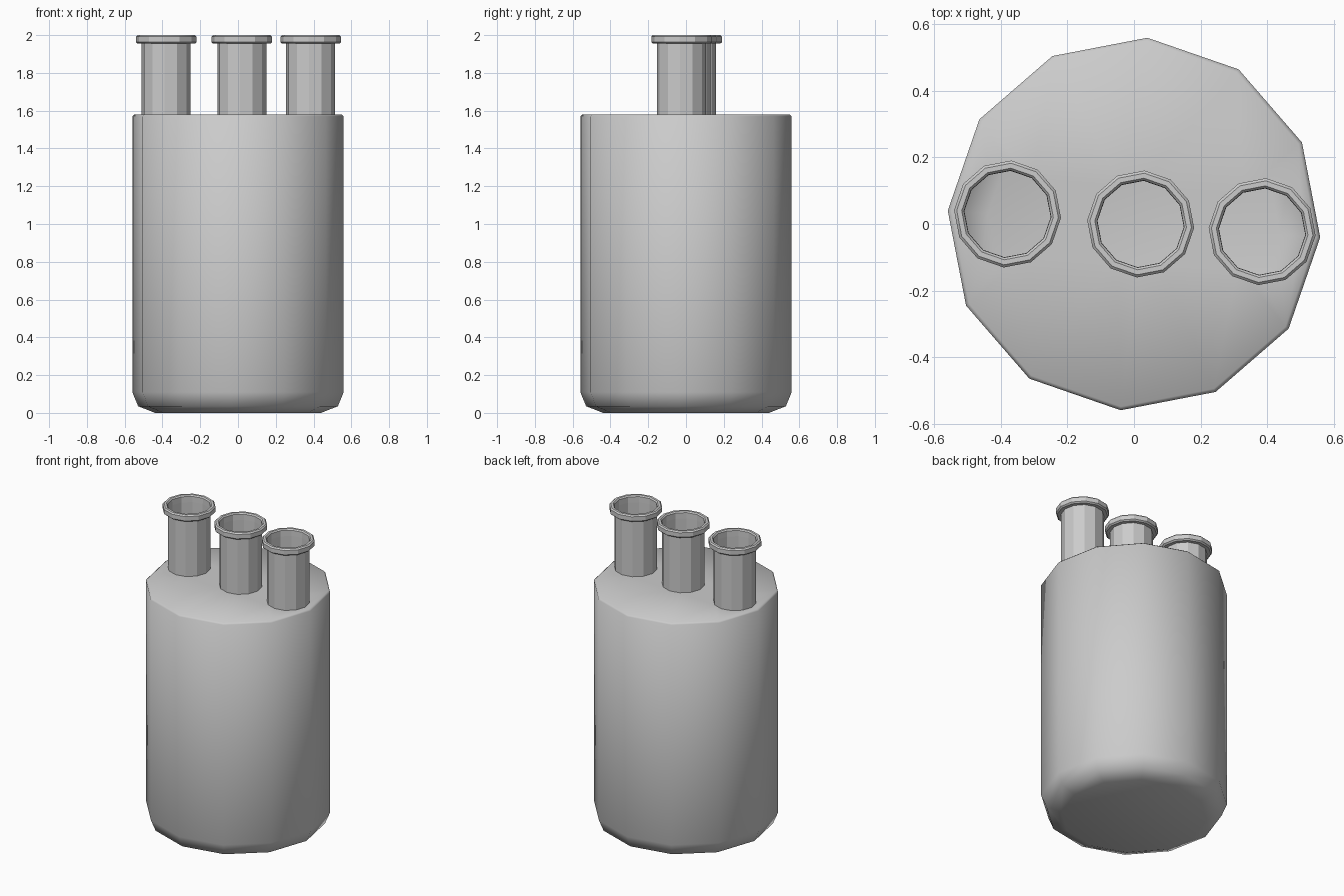
import bpy, bmesh
from math import cos, sin, radians

if "Cube" in bpy.data.objects:
    bpy.data.objects.remove(bpy.data.objects["Cube"])

SIDES = 12
TURN = radians(-4.1)
NECKS = [(-0.38, 0.03), (0.02, 0.0), (0.385, -0.023)]


def ring(bm, r, z, cx=0, cy=0):
    step = radians(360 / SIDES)
    return [bm.verts.new((cx + r * cos(TURN + i * step), cy + r * sin(TURN + i * step), z))
            for i in range(SIDES)]


def lathe(bm, profile, cx=0, cy=0):
    rings = [ring(bm, r, z, cx, cy) for r, z in profile]
    for a, b in zip(rings, rings[1:]):
        for i in range(SIDES):
            j = (i + 1) % SIDES
            bm.faces.new((a[i], a[j], b[j], b[i]))
    return rings


def loop_edges(bm, loop):
    out = []
    for i, v in enumerate(loop):
        w = loop[(i + 1) % SIDES]
        out.append(bm.edges.get((v, w)) or bm.edges.new((v, w)))
    return out


def finish(bm, name, angle):
    me = bpy.data.meshes.new(name)
    bm.to_mesh(me)
    bm.free()
    ob = bpy.data.objects.new(name, me)
    bpy.context.collection.objects.link(ob)
    bpy.ops.object.select_all(action='DESELECT')
    ob.select_set(True)
    bpy.context.view_layer.objects.active = ob
    bpy.ops.object.shade_smooth_by_angle(angle=radians(angle))


# hollow flask body with a rounded base and three openings in its top
bm = bmesh.new()
rings = lathe(bm, [(0.44, 0), (0.53, 0.035), (0.561, 0.11), (0.561, 1.57), (0.55, 1.58)])
bm.faces.new(rings[0][::-1])
edges = loop_edges(bm, rings[-1])
for x, y in NECKS:
    edges += loop_edges(bm, ring(bm, 0.13, 1.58, x, y))
bmesh.ops.triangle_fill(bm, edges=edges, use_beauty=True, normal=(0, 0, 1))
finish(bm, "flask_body", 50)

# open necks with a thick collar at the mouth
for k, (x, y) in enumerate(NECKS):
    bm = bmesh.new()
    lathe(bm, [(0.13, 1.58), (0.13, 1.955), (0.152, 1.955), (0.161, 1.963),
               (0.161, 1.992), (0.153, 2.0), (0.138, 2.0), (0.131, 1.992),
               (0.13, 1.955)], x, y)
    bmesh.ops.remove_doubles(bm, verts=bm.verts, dist=0.0005)
    finish(bm, f"neck_{k + 1}", 29)
